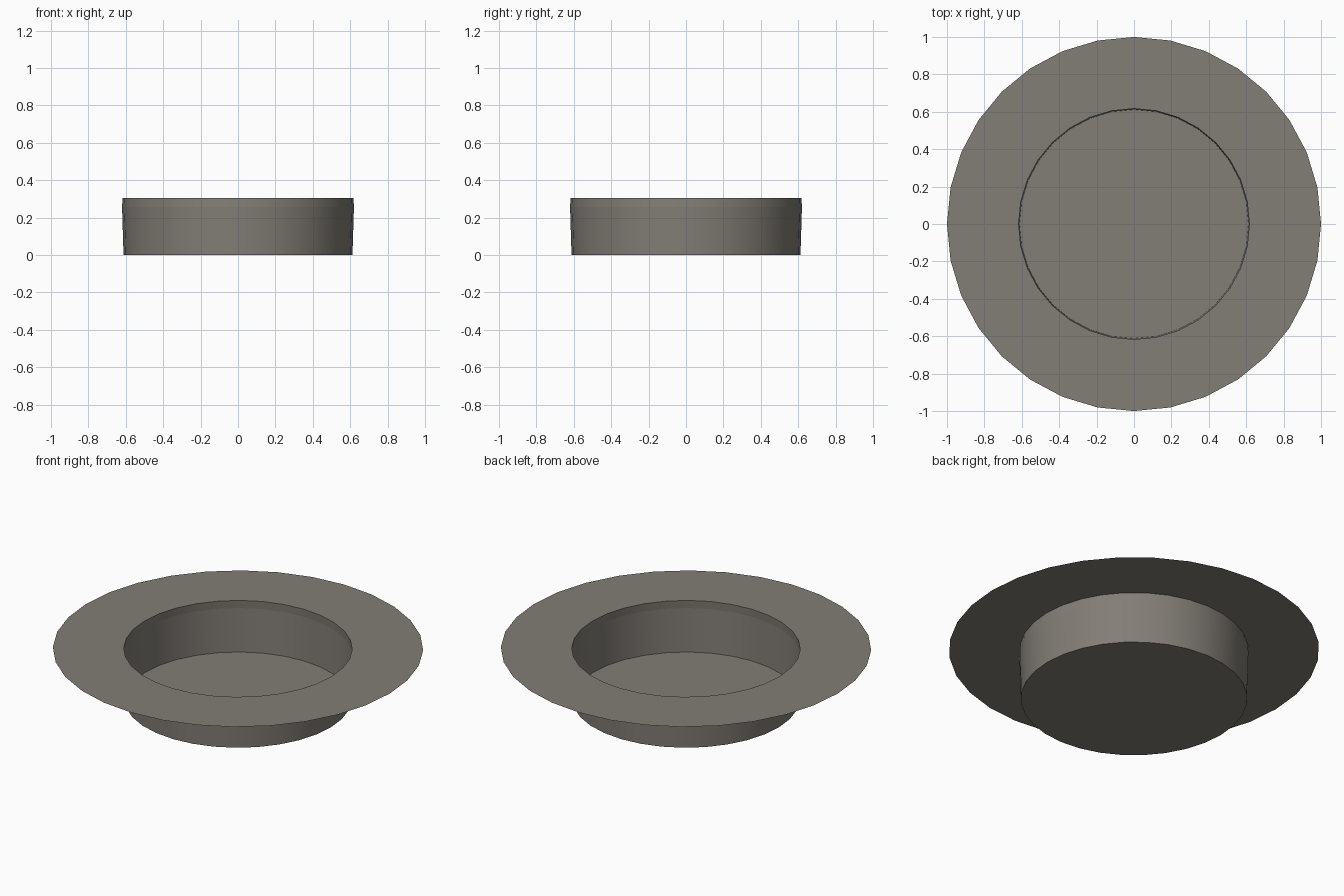
import bpy, bmesh, math

if "Cube" in bpy.data.objects:
    bpy.data.objects.remove(bpy.data.objects["Cube"])

SIDES = 32
RIM_Z = 0.305

# One warm grey for the whole model
grey = bpy.data.materials.new("warm_grey")
grey.diffuse_color = (0.225, 0.207, 0.182, 1)
grey.use_nodes = True
grey.node_tree.nodes["Principled BSDF"].inputs["Base Color"].default_value = grey.diffuse_color


def ring(bm, r, z):
    return [bm.verts.new((r * math.cos(2 * math.pi * i / SIDES),
                          r * math.sin(2 * math.pi * i / SIDES), z))
            for i in range(SIDES)]


def bridge(bm, a, b, smooth):
    for i in range(SIDES):
        j = (i + 1) % SIDES
        bm.faces.new((a[i], a[j], b[j], b[i])).smooth = smooth


def finish(bm, name):
    me = bpy.data.meshes.new(name)
    bm.to_mesh(me)
    bm.free()
    me.materials.append(grey)
    ob = bpy.data.objects.new(name, me)
    bpy.context.collection.objects.link(ob)
    return ob


# Bowl: flat floor and a nearly straight wall with a narrow upper band
bm = bmesh.new()
floor = ring(bm, 0.612, 0)
band = ring(bm, 0.62, 0.258)
top = ring(bm, 0.617, RIM_Z)
bm.faces.new(list(reversed(floor)))
bridge(bm, floor, band, True)
bridge(bm, band, top, True)
for e in bm.edges:
    if all(v in floor for v in e.verts) or all(v in band for v in e.verts):
        e.smooth = False
finish(bm, "bowl")

# Brim: flat sheet ring
bm = bmesh.new()
bridge(bm, ring(bm, 1.0, RIM_Z), ring(bm, 0.617, RIM_Z), False)
bmesh.ops.reverse_faces(bm, faces=[f for f in bm.faces if f.normal.z < 0])
bm.normal_update()
for f in bm.faces:
    if f.normal.z < 0:
        f.normal_flip()
finish(bm, "brim")

# Open wire edging standing on the inner rim
bm = bmesh.new()
low, high = ring(bm, 0.617, RIM_Z), ring(bm, 0.62, 0.335)
for i in range(SIDES):
    bm.edges.new((low[i], high[i]))
    bm.edges.new((high[i], high[(i + 1) % SIDES]))
finish(bm, "rim_edging")
